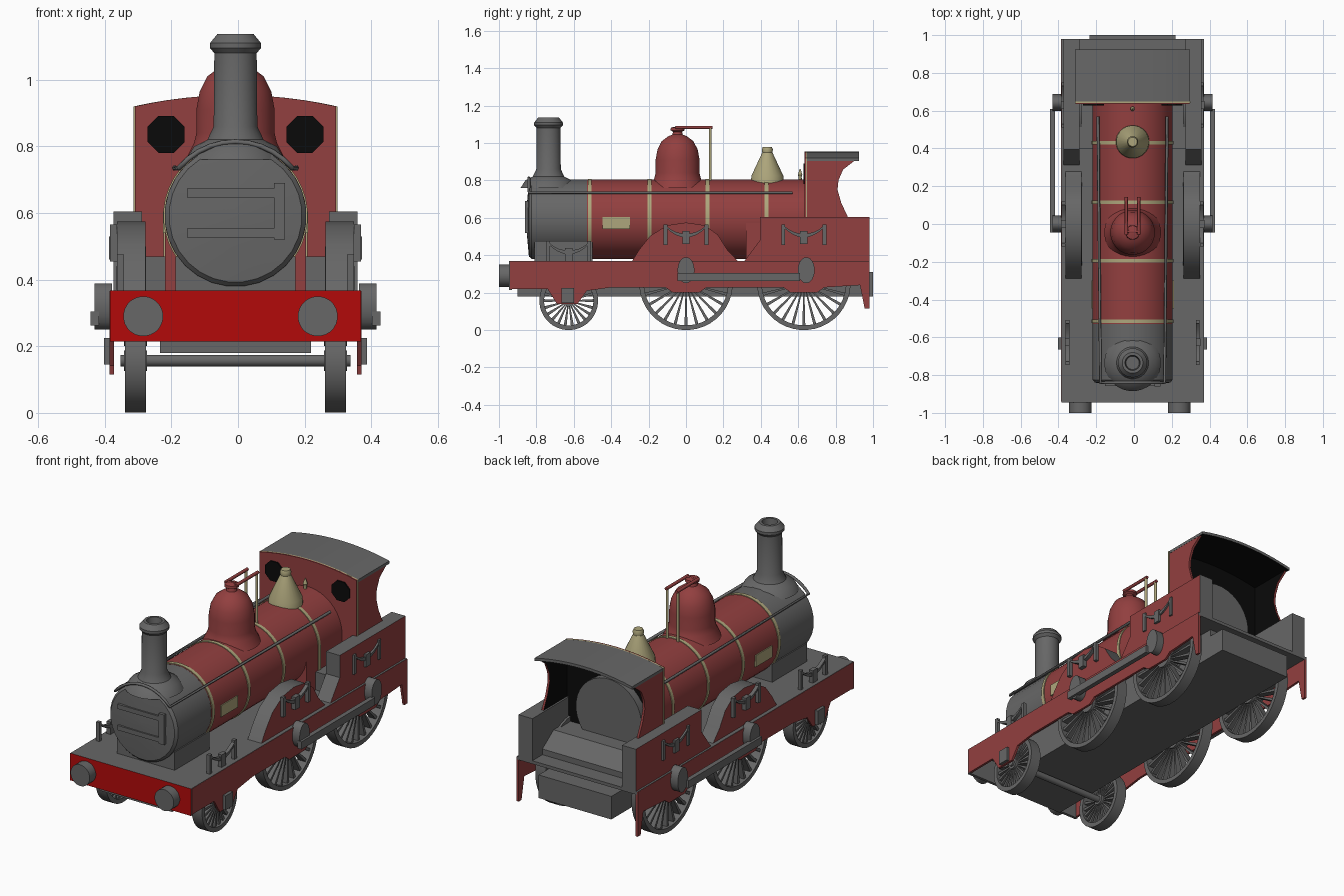
import bpy, bmesh, math
from mathutils import Vector

if "Cube" in bpy.data.objects:
    bpy.data.objects.remove(bpy.data.objects["Cube"], do_unlink=True)

CX = -0.0075  # body centre line


def material(name, rgb):
    m = bpy.data.materials.new(name)
    m.use_nodes = True
    m.diffuse_color = (*rgb, 1)
    node = next(n for n in m.node_tree.nodes if n.type == "BSDF_PRINCIPLED")
    node.inputs["Base Color"].default_value = (*rgb, 1)
    return m


GREY = material("iron grey", (0.135, 0.135, 0.135))
RED = material("dull red", (0.29, 0.05, 0.05))
BRIGHT = material("buffer red", (0.45, 0.003, 0.003))
BRASS = material("pale brass", (0.42, 0.38, 0.2))
BLACK = material("black", (0.003, 0.003, 0.003))


def finish(name, bm, mats, rule=None):
    """Clean the mesh, set colours and smooth shading, link the object."""
    bmesh.ops.remove_doubles(bm, verts=bm.verts, dist=1e-5)
    bmesh.ops.recalc_face_normals(bm, faces=bm.faces)
    for f in bm.faces:
        f.smooth = True
        f.material_index = 1 if rule and rule(f.normal) else 0
    for e in bm.edges:
        e.smooth = len(e.link_faces) == 2 and e.calc_face_angle(4) < 0.6
    me = bpy.data.meshes.new(name)
    bm.to_mesh(me)
    bm.free()
    for m in mats if isinstance(mats, tuple) else (mats,):
        me.materials.append(m)
    ob = bpy.data.objects.new(name, me)
    ob.location.x = CX
    bpy.context.collection.objects.link(ob)
    return ob


def prism(name, pts, d0, d1, mats, axis="x", rule=None):
    """Extrude an outline along x (points are y, z) or y (points are x, z)."""
    bm = bmesh.new()
    put = (lambda a, b, d: (d, a, b)) if axis == "x" else (lambda a, b, d: (a, d, b))
    ends = [[bm.verts.new(put(a, b, d)) for a, b in pts] for d in (d0, d1)]
    for e in ends:
        bm.faces.new(e)
    for i in range(len(pts)):
        j = (i + 1) % len(pts)
        bm.faces.new((ends[0][i], ends[0][j], ends[1][j], ends[1][i]))
    return finish(name, bm, mats, rule)


def box(name, x0, x1, y0, y1, z0, z1, mats, rule=None):
    return prism(name, [(y0, z0), (y1, z0), (y1, z1), (y0, z1)], x0, x1, mats, "x", rule)


def spin_into(bm, prof, axis, c, n=32, loop=False, sc=(1, 1)):
    rows = []
    for r, h in prof:
        row = []
        for k in range(n):
            a = 2 * math.pi * (k + 0.5) / n
            p, q = r * math.cos(a) * sc[0], r * math.sin(a) * sc[1]
            v = {"x": (h, p, q), "y": (p, h, q), "z": (p, q, h)}[axis]
            row.append(bm.verts.new(Vector(v) + Vector(c)))
        rows.append(row)
    for i in range(len(rows) if loop else len(rows) - 1):
        a, b = rows[i], rows[(i + 1) % len(rows)]
        for k in range(n):
            j = (k + 1) % n
            bm.faces.new((a[k], a[j], b[j], b[k]))
    if not loop:
        for row in (rows[0], rows[-1]):
            bm.faces.new(row)


def spin(name, prof, axis, c, mats, n=32, loop=False, sc=(1, 1)):
    """Turn a (radius, height) profile around an axis."""
    bm = bmesh.new()
    spin_into(bm, prof, axis, c, n, loop, sc)
    return finish(name, bm, mats)


def drum(name, r, axis, h0, h1, c, mats, n=32, sc=(1, 1)):
    return spin(name, [(r, h0), (r, h1)], axis, c, mats, n, False, sc)


def rod(name, pts, r, mat):
    cu = bpy.data.curves.new(name, "CURVE")
    cu.dimensions = "3D"
    cu.bevel_depth, cu.bevel_resolution, cu.use_fill_caps = r, 1, True
    sp = cu.splines.new("POLY")
    sp.points.add(len(pts) - 1)
    for p, co in zip(sp.points, pts):
        p.co = (*co, 1)
    cu.materials.append(mat)
    ob = bpy.data.objects.new(name, cu)
    ob.location.x = CX
    bpy.context.collection.objects.link(ob)


def wheel(name, x, y, r, spokes):
    bm = bmesh.new()
    c = (x, y, r)
    ri = r - 0.025
    spin_into(bm, [(ri, -0.032), (r, -0.032), (r, 0.032), (ri, 0.032)], "x", c, 40, True)
    spin_into(bm, [(r * 0.2, -0.034), (r * 0.2, 0.034)], "x", c, 16)
    for k in range(spokes):
        a = 2 * math.pi * k / spokes
        u, w = Vector((0, math.cos(a), math.sin(a))), Vector((0, -math.sin(a), math.cos(a)))
        ring = [[bm.verts.new(Vector(c) + u * d + w * t * g + Vector((h, 0, 0)))
                 for t, h in ((-1, -0.02), (1, -0.02), (1, 0.02), (-1, 0.02))]
                for d, g in ((r * 0.18, 0.003), (ri + 0.003, 0.008))]
        for i in range(4):
            j = (i + 1) % 4
            bm.faces.new((ring[0][i], ring[0][j], ring[1][j], ring[1][i]))
    finish(name, bm, GREY)


# Chassis, deck and buffer beam
box("chassis", -0.227, 0.227, -0.9, 0.9, 0.18, 0.36, GREY)
box("rear_drag_box", -0.227, 0.227, 0.85, 1.0, 0.18, 0.31, GREY)
box("deck", -0.377, 0.377, -0.94, 0.98, 0.35, 0.368, GREY)
box("buffer_beam", -0.377, 0.377, -0.946, -0.93, 0.215, 0.368, (GREY, BRIGHT), lambda n: n.y < -0.5)
for side, x in (("right", -0.277), ("left", 0.247)):
    drum(side + "_buffer", 0.06, "y", -1.0, -0.94, (x, 0, 0.29), GREY, 24)

# Outside frames with horn guides and rear legs
frame = [(-0.94, 0.366), (-0.94, 0.22), (-0.74, 0.22), (-0.69, 0.14), (-0.58, 0.14), (-0.53, 0.21),
         (-0.4, 0.228), (-0.11, 0.228), (-0.07, 0.2), (0.07, 0.2), (0.11, 0.228), (0.52, 0.228),
         (0.56, 0.2), (0.7, 0.2), (0.74, 0.228), (0.93, 0.24), (0.955, 0.115), (0.98, 0.115), (0.98, 0.366)]
splasher = [(-0.29, 0.366), (-0.25, 0.43), (-0.19, 0.505), (-0.1, 0.56), (0, 0.575),
            (0.1, 0.56), (0.17, 0.51), (0.22, 0.43), (0.28, 0.366)]
rear_box = [(0.31, 0.366), (0.35, 0.42), (0.395, 0.48), (0.395, 0.605), (0.98, 0.605), (0.98, 0.366)]
for side, s in (("right", -1), ("left", 1)):
    outer = lambda n: n.x * s > 0.9
    prism(side + "_frame", frame, s * 0.365, s * 0.378, RED)
    prism(side + "_splasher", splasher, s * 0.27, s * 0.356, (GREY, RED), "x", outer)
    prism(side + "_rear_side_box", rear_box, s * 0.28, s * 0.366, (GREY, RED), "x", outer)
    # Wheels, axle boxes, springs
    for pos, y, r, n, z in (("front", -0.627, 0.157, 22, 0.37),
                            ("middle", 0, 0.25, 24, 0.46), ("back", 0.63, 0.25, 24, 0.46)):
        wheel(f"{side}_{pos}_wheel", s * 0.3, y, r, n)
        x0, x1 = (0.335, 0.355) if pos == "front" else (0.356, 0.376)
        leaf = [(y + 0.11 * t / 4, z + 0.035 + 0.055 * (t / 4) ** 2) for t in range(-4, 5)]
        leaf += [(p, q + 0.022 - 0.012 * abs(p - y) / 0.11) for p, q in reversed(leaf)]
        prism(f"{side}_{pos}_spring", leaf, s * x0, s * x1, GREY)
        box(f"{side}_{pos}_spring_buckle", s * x0, s * (x1 + 0.004), y - 0.02, y + 0.02, z, z + 0.07, GREY)
        for e in (-0.11, 0.11):
            box(f"{side}_{pos}_spring_post", s * x0, s * x1, y + e - 0.01, y + e + 0.01, z - 0.005, z + 0.105, GREY)
    box(side + "_axle_box", s * 0.37, s * 0.395, -0.665, -0.6, 0.145, 0.225, GREY)
    # Cranks and coupling rod
    for pos, y in (("middle", 0), ("back", 0.643)):
        drum(f"{side}_{pos}_crank", 1, "x", s * 0.37, s * 0.423, (0, y, 0.32), GREY, 20, (0.045, 0.07))
    box(side + "_coupling_rod", s * 0.41, s * 0.436, -0.045, 0.61, 0.262, 0.305, GREY)
    # Number plate
    box(side + "_plate", s * 0.21, s * 0.218, -0.447, -0.3, 0.54, 0.605, BRASS)
for pos, y, z in (("front", -0.627, 0.157), ("middle", 0, 0.25), ("back", 0.63, 0.25)):
    drum(pos + "_axle", 0.018, "x", -0.345, 0.345, (0, y, z), GREY, 12)

# Boiler, firebox, smokebox and brass bands
BZ = 0.592
drum("boiler", 0.213, "y", -0.53, 0.645, (0, 0, BZ), RED, 40)
box("firebox", -0.212, 0.212, 0.32, 0.64, 0.36, BZ, RED)
for y in (-0.515, -0.195, 0.115, 0.43):
    drum("boiler_band", 0.217, "y", y - 0.01, y + 0.01, (0, 0, BZ), BRASS, 40)
box("firebox_band", -0.216, 0.216, 0.42, 0.44, 0.36, BZ, BRASS)
spin("smokebox", [(0.213, -0.53), (0.213, -0.825), (0.2, -0.84), (0.1, -0.849), (0.01, -0.852)],
     "y", (0, 0, BZ), GREY, 28)
box("smokebox_saddle", -0.18, 0.18, -0.81, -0.5, 0.365, 0.47, GREY)
for z in (0.54, 0.66):
    box("door_strap", -0.145, 0.12, -0.858, -0.835, z - 0.013, z + 0.013, GREY)
box("door_hinge", 0.115, 0.148, -0.86, -0.82, 0.52, 0.69, GREY)

# Handrail running round the smokebox front
arc = [(0.222 * math.cos(a), -0.84, BZ + 0.222 * math.sin(a))
       for a in (math.radians(40 + 10 * k) for k in range(11))]
rod("handrail", [(0.183, 0.57, 0.735)] + arc + [(-0.183, 0.57, 0.735)], 0.008, GREY)

# Chimney, dome, safety valve, whistle
spin("chimney", [(0.15, 0.76), (0.125, 0.8), (0.085, 0.82), (0.066, 0.86), (0.064, 1.08), (0.077, 1.095),
                 (0.077, 1.11), (0.055, 1.137), (0.04, 1.137), (0.035, 1.09)], "z", (0, -0.735, 0), GREY, 28)
spin("dome", [(0.15, 0.76), (0.125, 0.81), (0.118, 0.84), (0.118, 0.91), (0.108, 0.965), (0.085, 1.01),
              (0.05, 1.036), (0.028, 1.045), (0.024, 1.06), (0.038, 1.068), (0.036, 1.082), (0.01, 1.088)],
     "z", (0, -0.045, 0), RED)
spin("safety_valve", [(0.09, 0.77), (0.086, 0.825), (0.027, 0.95), (0.03, 0.965), (0.024, 0.98), (0.01, 0.98)],
     "z", (0, 0.435, 0), BRASS, 24)
spin("whistle", [(0.012, 0.79), (0.008, 0.82), (0.012, 0.83), (0.003, 0.86)], "z", (0, 0.61, 0), BRASS, 10)
for x in (-0.033, 0.033):
    rod("valve_column", [(x, 0.13, 0.79), (x, 0.13, 1.08)], 0.008, BRASS)
    rod("valve_lever", [(x, -0.055, 1.083), (x, 0.142, 1.083)], 0.009, RED)
rod("lever_crossbar", [(-0.033, -0.04, 1.083), (0.033, -0.04, 1.083)], 0.008, RED)


# Cab
def arch(w, lift=0.0):
    return [(w * t / 6, 0.92 + lift + 0.034 * (1 - (t / 6) ** 2)) for t in range(6, -7, -1)]


for name, y0, y1, w, mat in (("cab_front", 0.634, 0.642, 0.302, RED),
                             ("cab_beading", 0.641, 0.648, 0.306, BRASS),
                             ("cab_lining", 0.647, 0.656, 0.3, BLACK)):
    prism(name, [(-w, 0.37), (w, 0.37)] + arch(w), y0, y1, mat, "y")
prism("cab_roof", arch(0.304) + arch(0.304, -0.016)[::-1], 0.647, 0.925, (GREY, BLACK), "y", lambda n: n.z < -0.5)
cab_side = [(0.647, 0.5), (0.647, 0.92), (0.92, 0.92), (0.84, 0.858), (0.815, 0.8),
            (0.81, 0.75), (0.83, 0.68), (0.865, 0.605), (0.865, 0.5)]
for side, s in (("right", -1), ("left", 1)):
    prism(side + "_cab_side", cab_side, s * 0.29, s * 0.303, (RED, BLACK), "x", lambda n: n.x * s < -0.9)
    drum(side + "_cab_window", 0.06, "y", 0.627, 0.636, (s * 0.208, 0, 0.836), BLACK, 8)
drum("backhead", 0.205, "y", 0.64, 0.7, (0, 0, BZ), GREY, 32)
prism("cab_floor", [(0.4, 0.36), (0.4, 0.47), (0.79, 0.47), (0.89, 0.4), (0.89, 0.36)], -0.28, 0.28, GREY)
